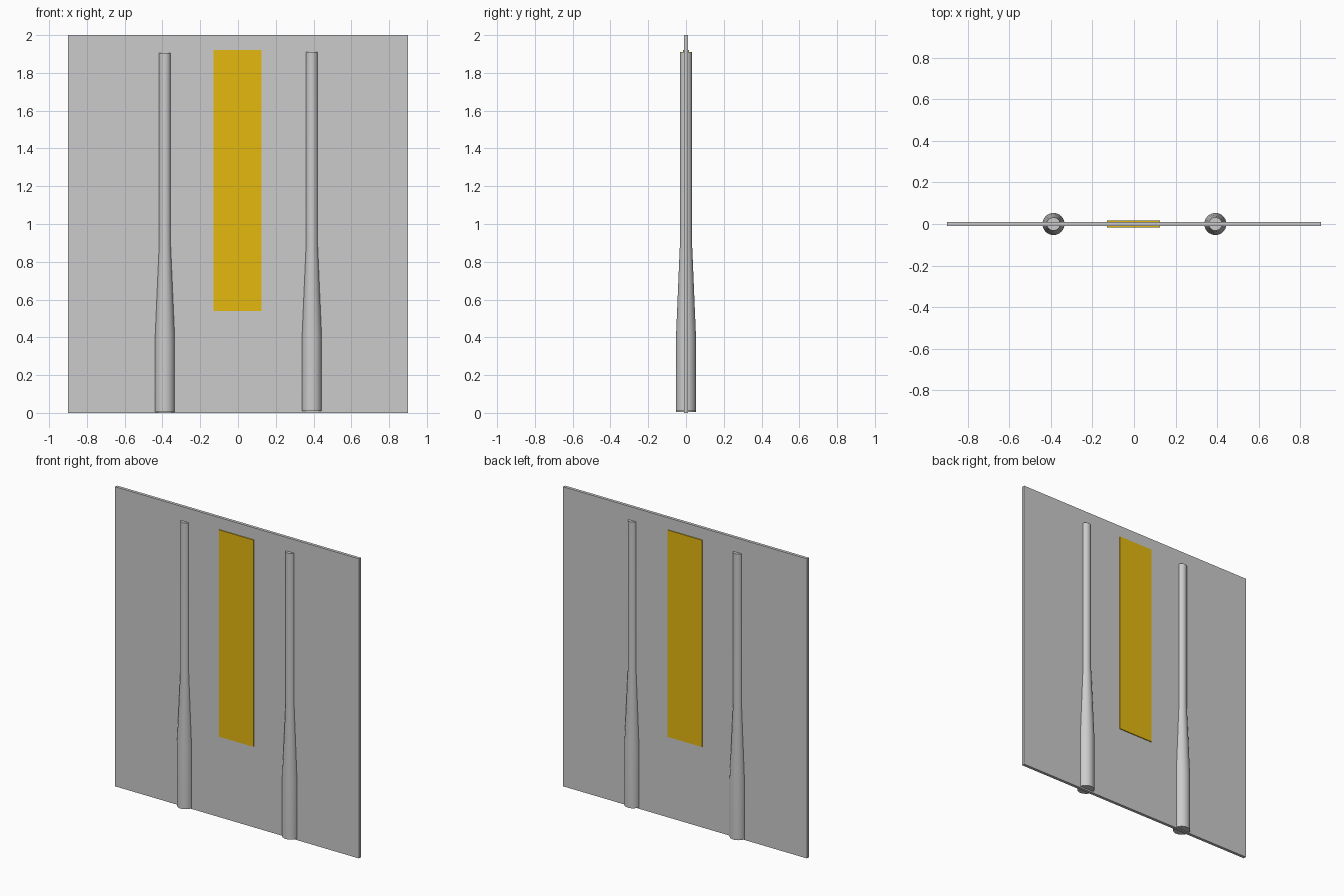
import bpy
import bmesh
import math

cube = bpy.data.objects.get("Cube")
if cube:
    bpy.data.objects.remove(cube, do_unlink=True)


def material(name, rgb):
    mat = bpy.data.materials.new(name)
    mat.use_nodes = True
    mat.diffuse_color = (*rgb, 1)
    mat.node_tree.nodes["Principled BSDF"].inputs["Base Color"].default_value = (*rgb, 1)
    return mat


grey = material("light grey", (0.6, 0.6, 0.6))
gold = material("gold", (0.78, 0.48, 0.005))


def add_object(name, bm, mat):
    bmesh.ops.recalc_face_normals(bm, faces=bm.faces)
    mesh = bpy.data.meshes.new(name)
    bm.to_mesh(mesh)
    bm.free()
    mesh.materials.append(mat)
    obj = bpy.data.objects.new(name, mesh)
    bpy.context.collection.objects.link(obj)
    return obj


def slab(name, size, centre, mat):
    bm = bmesh.new()
    bmesh.ops.create_cube(bm, size=1)
    bmesh.ops.scale(bm, vec=size, verts=bm.verts)
    bmesh.ops.translate(bm, vec=centre, verts=bm.verts)
    return add_object(name, bm, mat)


def pole(name, x, base, sides=32):
    # Wide foot, tapered middle and slim upper shaft
    profile = [(0.053, 0), (0.053, 0.39), (0.032, 0.89), (0.032, 1.9)]
    bm = bmesh.new()
    rings = []
    for radius, z in profile:
        angles = [math.tau * i / sides for i in range(sides)]
        rings.append([bm.verts.new((x + radius * math.cos(a), radius * math.sin(a), base + z))
                      for a in angles])
    for low, high in zip(rings, rings[1:]):
        for i in range(sides):
            j = (i + 1) % sides
            bm.faces.new((low[i], low[j], high[j], high[i]))
    bm.faces.new(rings[0][::-1])
    bm.faces.new(rings[-1])
    obj = add_object(name, bm, grey)
    bpy.ops.object.select_all(action="DESELECT")
    obj.select_set(True)
    bpy.context.view_layer.objects.active = obj
    bpy.ops.object.shade_smooth_by_angle(angle=math.radians(30))


# Thin upright board with a gold strip showing on both sides
slab("back_panel", (1.8, 0.02, 2), (0, 0, 1), grey)
slab("gold_strip", (0.255, 0.032, 1.38), (-0.002, 0, 1.23), gold)

# Tapered poles set through the board
pole("right_pole", -0.387, 0.005)
pole("left_pole", 0.391, 0.01)
